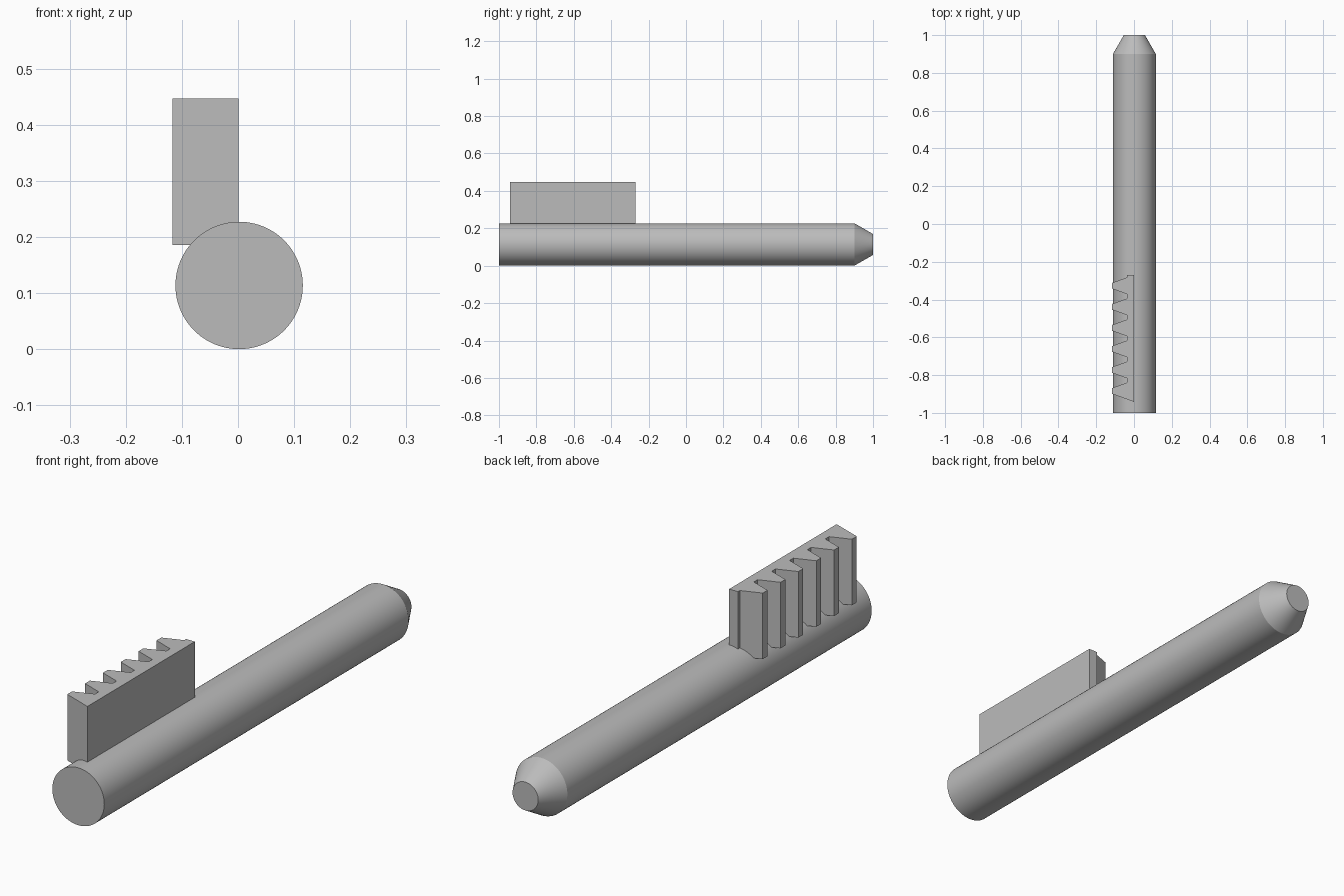
import bpy, bmesh, math
from mathutils import Matrix

cube = bpy.data.objects.get("Cube")
if cube:
    bpy.data.objects.remove(cube, do_unlink=True)

steel = bpy.data.materials.new("steel grey")
steel.use_nodes = True
GREY = (0.5, 0.5, 0.5, 1)
steel.diffuse_color = GREY
steel.node_tree.nodes["Principled BSDF"].inputs["Base Color"].default_value = GREY


def finish(bm, name):
    bmesh.ops.recalc_face_normals(bm, faces=bm.faces)
    mesh = bpy.data.meshes.new(name)
    bm.to_mesh(mesh)
    bm.free()
    mesh.materials.append(steel)
    obj = bpy.data.objects.new(name, mesh)
    bpy.context.collection.objects.link(obj)
    return obj


# Round rod along y, with a tapered back end
R, CX = 0.1135, 0.002
bm = bmesh.new()
rings = []
for y, r in ((-1, R), (0.9, R), (1, 0.056)):
    angles = [math.tau * i / 96 for i in range(96)]
    rings.append([bm.verts.new((CX + r * math.cos(a), y, R + r * math.sin(a))) for a in angles])
for a, b in zip(rings, rings[1:]):
    for i in range(96):
        j = (i + 1) % 96
        bm.faces.new((a[i], a[j], b[j], b[i]))
bm.faces.new(rings[0])
bm.faces.new(rings[-1])
rod = finish(bm, "rod")
bpy.context.view_layer.objects.active = rod
rod.select_set(True)
bpy.ops.object.shade_smooth_by_angle(angle=math.radians(25))
rod.select_set(False)

# Toothed rack: trapezoid teeth on the -x side, flat back on the +x side
PITCH, TEETH = 0.1114, 6
BACK, ROOT, TIP = 0.001, -0.037, -0.117
HALF_TIP = 0.015
SLOPE = math.tan(math.radians(20))
run = (ROOT - TIP) * SLOPE
first, end = -0.884, -0.271
outline = [(BACK, first - HALF_TIP - (BACK - TIP) * SLOPE)]
for i in range(TEETH):
    c = first + i * PITCH
    if i:
        outline.append((ROOT, c - HALF_TIP - run))
    outline += [(TIP, c - HALF_TIP), (TIP, c + HALF_TIP), (ROOT, c + HALF_TIP + run)]
outline += [(ROOT, end), (BACK, end)]

bm = bmesh.new()
base = bm.faces.new([bm.verts.new((x, y, 0.186)) for x, y in outline])
top = bmesh.ops.extrude_face_region(bm, geom=[base])["geom"]
bmesh.ops.translate(bm, vec=(0, 0, 0.261),
                    verts=[g for g in top if isinstance(g, bmesh.types.BMVert)])
finish(bm, "toothed_rack")
